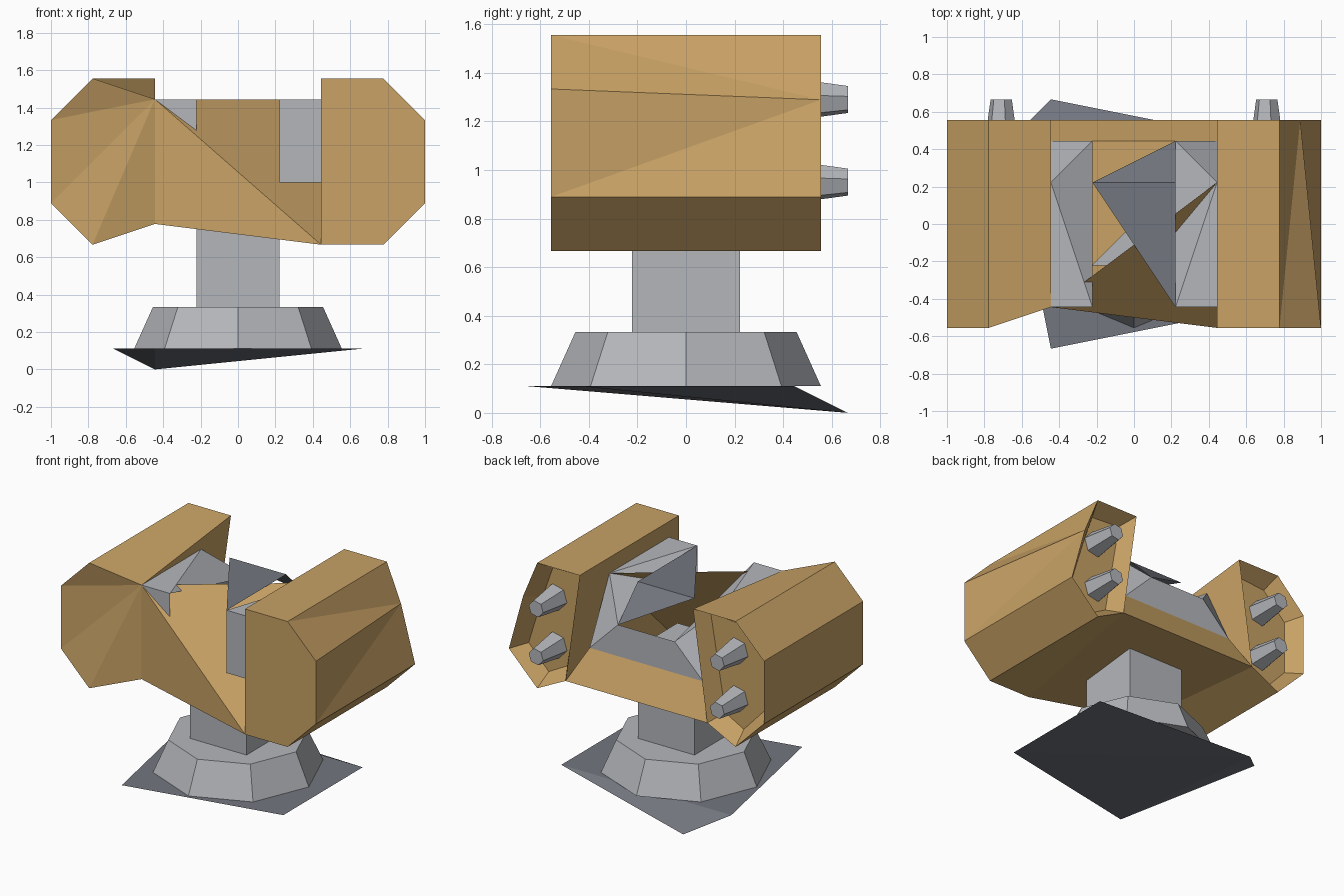
import bpy, bmesh, math
from mathutils import Matrix, Vector

if "Cube" in bpy.data.objects:
    bpy.data.objects.remove(bpy.data.objects["Cube"])

U = 1 / 9  # the model sits on a ninth-of-a-unit grid


def paint(name, rgb):
    m = bpy.data.materials.new(name)
    m.diffuse_color = (*rgb, 1)
    m.use_nodes = True
    m.node_tree.nodes["Principled BSDF"].inputs["Base Color"].default_value = m.diffuse_color
    return m


tan = paint("tan_paint", (0.58, 0.36, 0.13))
dark = paint("dark_metal", (0.17, 0.18, 0.21))
steel = paint("steel", (0.46, 0.47, 0.50))


def finish(name, bm, mat):
    me = bpy.data.meshes.new(name)
    bm.to_mesh(me)
    bm.free()
    ob = bpy.data.objects.new(name, me)
    bpy.context.collection.objects.link(ob)
    me.materials.append(mat)
    return ob


def poly(name, pts, faces, mat):
    """Faces over a few grid points (given in ninths)."""
    bm = bmesh.new()
    vs = [bm.verts.new(Vector(p) * U) for p in pts]
    for f in faces:
        bm.faces.new([vs[i] for i in f])
    return finish(name, bm, mat)


def frustum(name, r1, r2, lo, hi, sides, rot=Matrix(), turn=0.0):
    bm = bmesh.new()
    bmesh.ops.create_cone(bm, cap_ends=True, segments=sides, radius1=r1, radius2=r2,
                          depth=hi - lo,
                          matrix=rot @ Matrix.Translation((0, 0, (lo + hi) / 2))
                          @ Matrix.Rotation(turn, 4, 'Z'))
    return finish(name, bm, steel)


def pod(name, side, front_top, front_bottom, rear_shoulder):
    """Launcher pod: chamfered outer profile, recessed back face."""
    outer = [(7, 14), (9, 12), (9, 8), (7, 6)]
    rear_outer = [outer[0], rear_shoulder] + outer[2:]
    front = [front_top] + [(x, -5, z) for x, z in outer] + [front_bottom]
    back = [(4, 5, 14)] + [(x, 5, z) for x, z in rear_outer] + [(5, 5, 7)]
    bm = bmesh.new()
    f, b = [[bm.verts.new((side * x * U, y * U, z * U)) for x, y, z in ring]
            for ring in (front, back)]
    for i in range(6):
        j = (i + 1) % 6
        if i in (1, 2):  # the outer panels bend along a diagonal
            bm.faces.new([f[i], f[j], b[j] if i == 1 else b[i]])
            bm.faces.new([f[i], b[j], b[i]] if i == 1 else [f[j], b[j], b[i]])
        else:
            bm.faces.new([f[i], f[j], b[j], b[i]])
    for i in range(1, 5):
        bm.faces.new([f[0], f[i + 1], f[i]])
    rear = bm.faces.new(b)
    bmesh.ops.recalc_face_normals(bm, faces=bm.faces)
    bmesh.ops.inset_individual(bm, faces=[rear], thickness=0.08)
    bmesh.ops.translate(bm, verts=rear.verts, vec=(0, -U, 0))
    return finish(name, bm, tan)


# Pods: the left one has its inner front edge pulled in
pod("right_pod", 1, (4, -5, 14), (4, -5, 6), (8, 11.6))
pod("left_pod", -1, (4, -4, 13), (4, -4, 7), (9, 12))

# Missile tips in the rear recesses
for s, label in ((1, "right"), (-1, "left")):
    for z, row in ((1.29, "upper"), (0.95, "lower")):
        frustum(f"{label}_{row}_missile", 0.09, 0.058, 4 * U, 6 * U, 6,
                Matrix.Translation((s * 0.71, 0, z)) @ Matrix.Rotation(-math.pi / 2, 4, 'X'),
                0.3)

# Tan cradle between the pods: front panels, underside, rear strip, half floor
poly("cradle",
     [(-4, -4, 13), (-4, -4, 7), (4, -5, 6), (4, 2, 13),
      (-5, 5, 7), (5, 5, 7), (4, 4, 9), (-4, 4, 9), (-4, -4, 9)],
     [(0, 1, 2), (0, 2, 3), (1, 4, 5, 2), (5, 4, 7, 6), (6, 7, 8)], tan)

# Rear wall above the strip
poly("rear_wall", [(4, 4, 9), (-4, 4, 9), (-2, 4, 11), (2, 4, 11)], [(0, 1, 2, 3)], steel)

# Shoulder plates beside each pod: top, sloping rear corner, front
for s, label in ((1, "right"), (-1, "left")):
    poly(label + "_shoulder",
         [(4 * s, 2, 13), (4 * s, -4, 13), (2 * s, -4, 13), (2 * s, 4, 11),
          (4 * s, 4, 9), (2 * s, -4, 9), (4 * s, -4, 9)],
         [(0, 1, 2), (0, 2, 3), (0, 3, 4), (1, 2, 5, 6)], steel)

# Half-covering top plate with a sloping rear corner
poly("top_plate", [(-2, 2, 13), (2, 2, 13), (2, -4, 13), (2, 4, 11)],
     [(0, 2, 1), (0, 1, 3)], dark)

# Square post
frustum("post", 2 * U * math.sqrt(2), 2 * U * math.sqrt(2), 0.3, 0.98, 4, turn=math.pi / 4)

# Faceted pedestal
frustum("pedestal", 0.555, 0.455, U, 3 * U, 8)

# Skewed ground plate
bm = bmesh.new()
for p in [(-4, -6, 1), (6, -4, 1), (6, 4, 1), (-6, 4, 1), (-4, 6, 0)]:
    bm.verts.new(Vector(p) * U)
bmesh.ops.convex_hull(bm, input=bm.verts)
finish("ground_plate", bm, dark)
